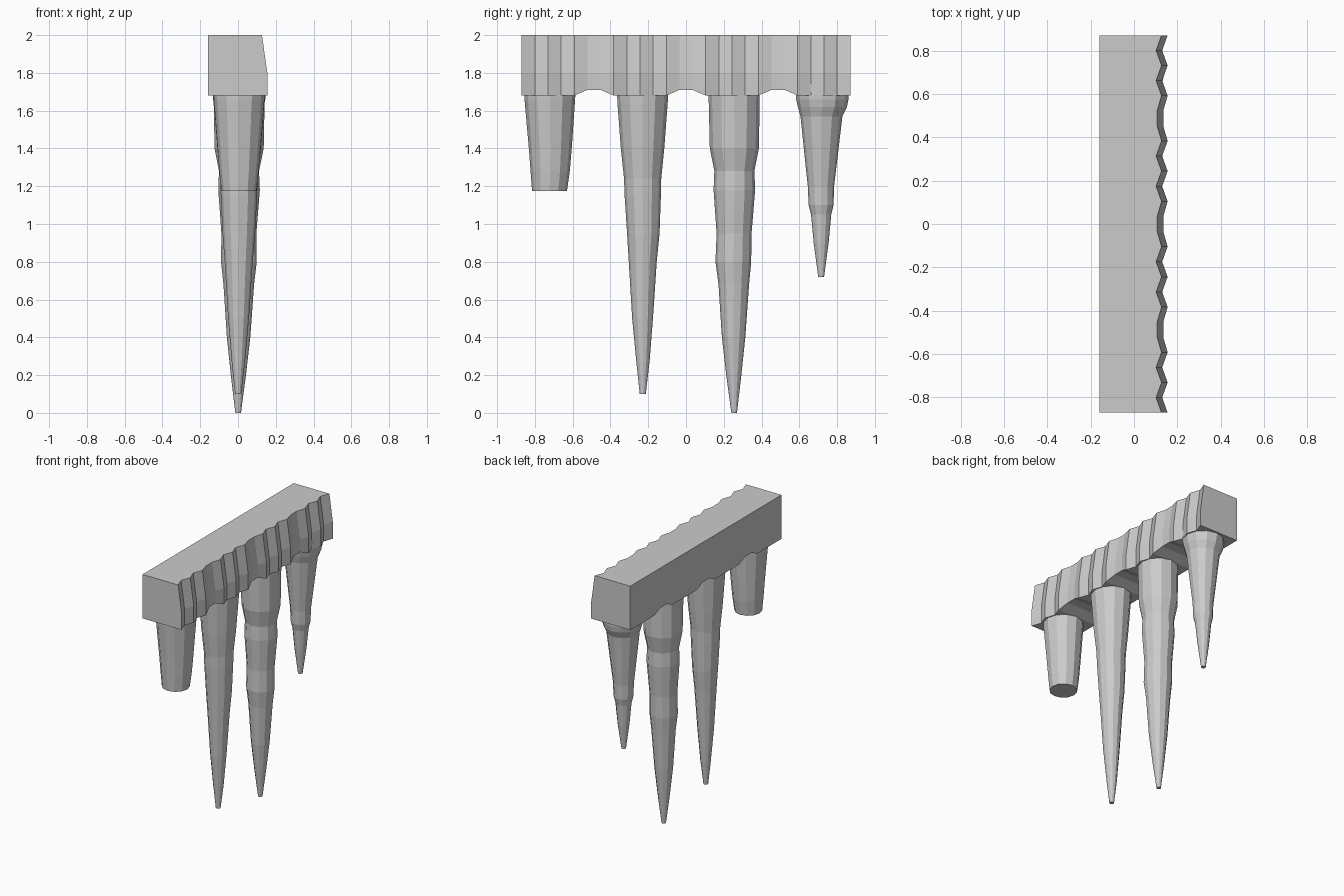
import bpy, bmesh, math


def make_object(name, bm):
    bmesh.ops.recalc_face_normals(bm, faces=bm.faces)
    mesh = bpy.data.meshes.new(name)
    bm.to_mesh(mesh)
    bm.free()
    obj = bpy.data.objects.new(name, mesh)
    bpy.context.collection.objects.link(obj)
    return obj


def bridge(bm, rings):
    n = len(rings[0])
    for a, b in zip(rings, rings[1:]):
        for i in range(n):
            j = (i + 1) % n
            bm.faces.new((a[i], a[j], b[j], b[i]))
    bm.faces.new(rings[0])
    bm.faces.new(rings[-1])


# Ledge: rippled front face, with three shallow arches underneath
def ledge():
    bm = bmesh.new()
    count, half = 25, 0.87
    rings = []
    for i in range(count + 1):
        y = -half + 2 * half * i / count
        k = i % 7
        arch = k in (5, 6)
        front = 0.135 if arch else (0.13 if k in (1, 3) else 0.155)
        bottom = 1.71 if arch else 1.68
        section = [(-0.16, bottom), (front, bottom), (front, 1.8),
                   (front - 0.028, 2.0), (-0.16, 2.0)]
        rings.append([bm.verts.new((x, y, z)) for x, z in section])
    bridge(bm, rings)
    return make_object("ledge", bm)


# Icicle: stacked rings given as (height, left edge, right edge) along y
def icicle(name, profile, x_top=0.006, sides=12):
    bm = bmesh.new()
    rings = []
    for z, y0, y1 in profile:
        r, cy = (y1 - y0) / 2, (y0 + y1) / 2
        cx = x_top * min(1, r / 0.12)
        rings.append([bm.verts.new((cx + r * math.cos(2 * math.pi * i / sides),
                                    cy + r * math.sin(2 * math.pi * i / sides), z))
                      for i in range(sides)])
    bridge(bm, rings)
    return make_object(name, bm)


ledge()
icicle("broken_icicle", [
    (1.74, -0.857, -0.583), (1.66, -0.855, -0.587), (1.4, -0.832, -0.605),
    (1.28, -0.823, -0.615), (1.175, -0.815, -0.63)])
icicle("long_icicle_left", [
    (1.74, -0.367, -0.09), (1.64, -0.363, -0.097), (1.4, -0.345, -0.115),
    (1.24, -0.328, -0.131), (1.15, -0.325, -0.133), (0.95, -0.312, -0.14),
    (0.8, -0.303, -0.155), (0.5, -0.285, -0.175), (0.27, -0.263, -0.193),
    (0.1, -0.245, -0.213)])
icicle("long_icicle_right", [
    (1.8, 0.118, 0.392), (1.66, 0.12, 0.39), (1.4, 0.126, 0.386),
    (1.28, 0.15, 0.362), (1.18, 0.146, 0.366), (0.95, 0.162, 0.347),
    (0.8, 0.156, 0.345), (0.68, 0.172, 0.334), (0.4, 0.19, 0.314),
    (0.2, 0.213, 0.293), (0.0, 0.24, 0.27)])
icicle("short_icicle", [
    (1.74, 0.578, 0.862), (1.66, 0.583, 0.86), (1.62, 0.592, 0.852),
    (1.57, 0.606, 0.828), (1.3, 0.634, 0.796), (1.2, 0.645, 0.784),
    (1.1, 0.649, 0.781), (1.05, 0.662, 0.769), (0.9, 0.676, 0.755),
    (0.72, 0.7, 0.731)])
